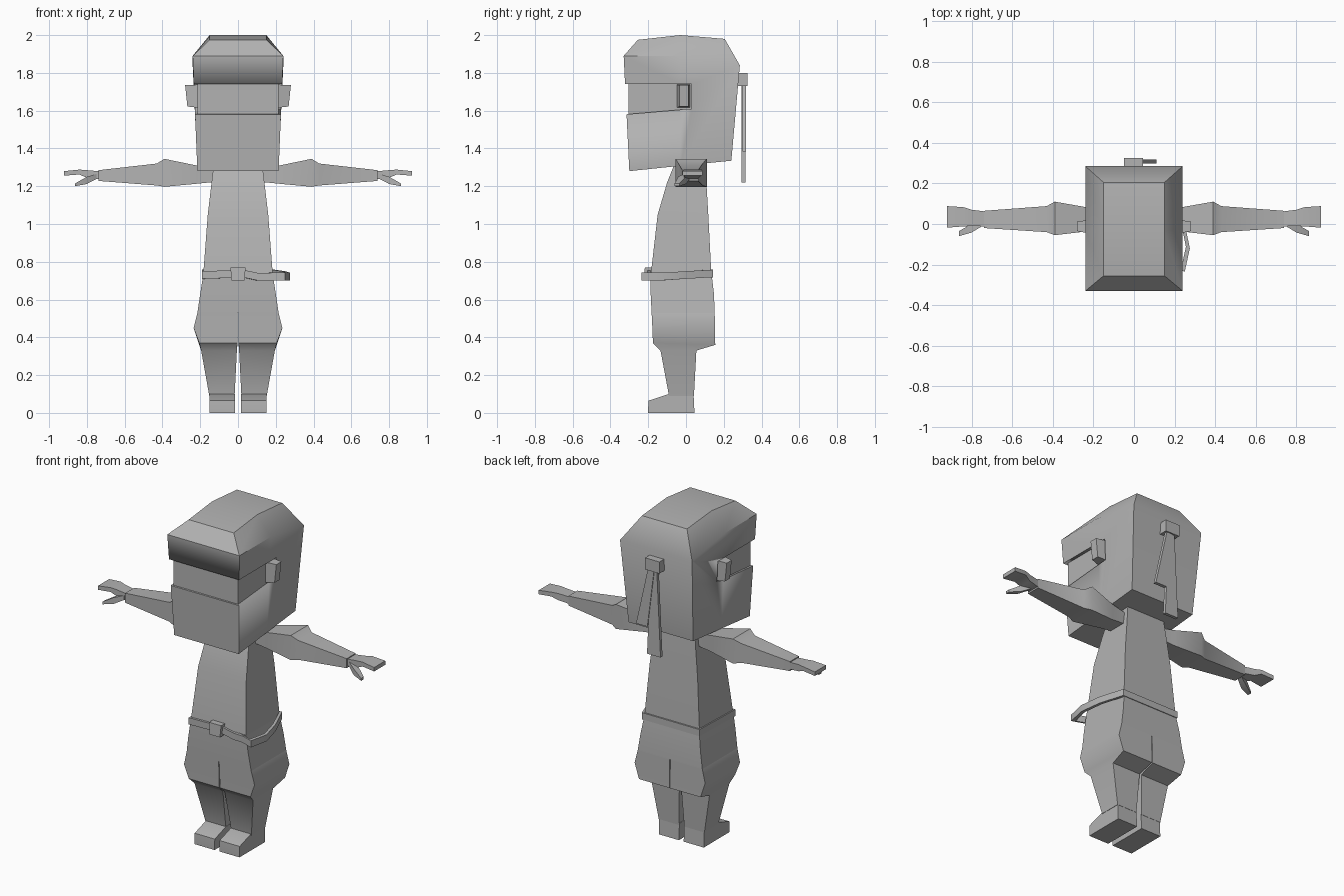
import bpy, bmesh, math
from mathutils import Vector

if "Cube" in bpy.data.objects:
    bpy.data.objects.remove(bpy.data.objects["Cube"])

grey = bpy.data.materials.new("plain_grey")
grey.diffuse_color = (0.45, 0.45, 0.45, 1)
grey.use_nodes = True
grey.node_tree.nodes["Principled BSDF"].inputs["Base Color"].default_value = grey.diffuse_color


def loft(name, rings, closed=False):
    """Skin a list of equal-length point rings; cap the ends unless closed."""
    bm = bmesh.new()
    vs = [[bm.verts.new(p) for p in r] for r in rings]
    n = len(vs[0])
    pairs = list(zip(vs, vs[1:])) + ([(vs[-1], vs[0])] if closed else [])
    for a, b in pairs:
        for i in range(n):
            j = (i + 1) % n
            bm.faces.new((a[i], a[j], b[j], b[i]))
    if not closed:
        for r in (vs[0], vs[-1]):
            for i in range(n // 2 - 1):
                bm.faces.new((r[i], r[i + 1], r[n - 2 - i], r[n - 1 - i]))
    bmesh.ops.recalc_face_normals(bm, faces=bm.faces)
    me = bpy.data.meshes.new(name)
    bm.to_mesh(me)
    bm.free()
    me.materials.append(grey)
    ob = bpy.data.objects.new(name, me)
    bpy.context.collection.objects.link(ob)
    bpy.ops.object.select_all(action='DESELECT')
    ob.select_set(True)
    bpy.context.view_layer.objects.active = ob
    bpy.ops.object.shade_smooth_by_angle(angle=math.radians(42))
    return ob


def level(x0, x1, y0, y1, z0, z1=None):
    """Rectangle lying flat; z0 at the front edge, z1 at the back edge."""
    z1 = z0 if z1 is None else z1
    return [(x0, y0, z0), (x0, y1, z1), (x1, y1, z1), (x1, y0, z0)]


def upright(x, y0, y1, z0, z1):
    """Rectangle facing along x."""
    return [(x, y0, z0), (x, y1, z0), (x, y1, z1), (x, y0, z1)]


def flip(rings, s):
    return [[(p[0] * s, p[1], p[2]) for p in r] for r in rings]


def head_ring(w, *yz):
    return [(w, y, z) for y, z in yz] + [(-w, y, z) for y, z in reversed(yz)]


# head with hood, and the eye slot cut round its front
head = loft("hooded_head", [
    head_ring(0.215, (-0.30, 1.28), (-0.03, 1.308), (0.24, 1.335)),
    head_ring(0.24, (-0.33, 1.89), (-0.03, 1.89), (0.285, 1.84)),
    head_ring(0.15, (-0.255, 1.975), (-0.03, 2.0), (0.205, 1.98))])
cutter = loft("slot_cutter", [
    [(x, -0.5, 1.565), (x, 0.03, 1.61), (x, 0.03, 1.74), (x, -0.5, 1.74)]
    for x in (-0.5, 0.5)])
cutter.hide_render = True
bpy.context.view_layer.objects.active = head
cut = head.modifiers.new("eye_slot", 'BOOLEAN')
cut.operation = 'DIFFERENCE'
cut.solver = 'EXACT'
cut.object = cutter
bpy.ops.object.modifier_apply(modifier="eye_slot")
bpy.data.objects.remove(cutter)
loft("face", [level(-0.215, 0.215, -0.305, 0.04, z) for z in (1.55, 1.76)])

# headband knot and its two hanging tails
loft("band_knot", [level(-0.05, 0.045, 0.272, 0.325, z) for z in (1.73, 1.80)])
loft("long_tail", [level(-0.05, 0.04, 0.295, 0.314, 1.22),
                   level(-0.025, 0.015, 0.295, 0.314, 1.74)])
loft("short_tail", [level(0.035, 0.11, 0.298, 0.318, 1.385),
                    level(-0.01, 0.03, 0.298, 0.318, 1.74)])

# torso and hips
loft("torso", [level(-w, w, f, b, z) for w, f, b, z in (
    (0.185, -0.188, 0.135, 0.72), (0.16, -0.15, 0.118, 1.05),
    (0.14, -0.10, 0.108, 1.22), (0.128, -0.06, 0.10, 1.32))])
loft("hips", [level(-w, w, f, b, z) for w, f, b, z in (
    (0.215, -0.182, 0.152, 0.53), (0.2, -0.187, 0.148, 0.63),
    (0.183, -0.188, 0.135, 0.74))])

# belt: closed strap, sagging loosely away from the right hip
path = [(-0.19, -0.198, 0.73), (0.03, -0.203, 0.737), (0.11, -0.203, 0.72),
        (0.18, -0.21, 0.722), (0.25, -0.235, 0.722), (0.275, -0.12, 0.722),
        (0.25, 0.0, 0.73), (0.195, 0.142, 0.738), (-0.19, 0.142, 0.738)]
strap = []
for p in map(Vector, path):
    q = Vector((p.x * 0.93, p.y * 0.93, p.z))
    h = Vector((0, 0, 0.02))
    strap.append([p - h, p + h, q + h, q - h])
loft("belt", strap, closed=True)
loft("buckle", [level(-0.035, 0.035, -0.222, -0.18, 0.70),
                level(-0.04, 0.04, -0.218, -0.18, 0.77)])

for s, side in ((1, "right"), (-1, "left")):
    # baggy trouser leg gathered below the knee
    loft(side + "_leg", flip([level(*r) for r in (
        (0.018, 0.152, -0.09, 0.042, 0.09),
        (0.006, 0.195, -0.135, 0.055, 0.33),
        (0.003, 0.205, -0.175, 0.155, 0.37, 0.36),
        (0.002, 0.235, -0.178, 0.153, 0.45),
        (0.002, 0.215, -0.182, 0.152, 0.53))], s))
    # wedge shoe
    shoe = ((-0.2, 0), (0.045, 0), (0.04, 0.1), (-0.09, 0.1), (-0.198, 0.065))
    shoe = shoe[:3] + (shoe[3], shoe[4], (-0.2, 0.03))
    loft(side + "_shoe", flip([[(x, y, z) for y, z in shoe]
                               for x in (0.016, 0.15)], s))
    # sleeve flaring at the elbow
    loft(side + "_sleeve", flip([upright(*r) for r in (
        (0.10, -0.03, 0.075, 1.225, 1.285),
        (0.22, -0.035, 0.08, 1.213, 1.31),
        (0.39, -0.055, 0.11, 1.197, 1.345),
        (0.43, -0.04, 0.088, 1.204, 1.32),
        (0.738, -0.02, 0.065, 1.228, 1.285))], s))
    # mitten hand and thumb
    loft(side + "_hand", flip([upright(*r) for r in (
        (0.72, -0.012, 0.06, 1.235, 1.278),
        (0.80, -0.01, 0.07, 1.245, 1.285),
        (0.84, -0.012, 0.083, 1.262, 1.288),
        (0.92, -0.018, 0.088, 1.256, 1.28))], s))
    loft(side + "_thumb", flip([upright(*r) for r in (
        (0.75, -0.012, 0.02, 1.238, 1.265),
        (0.80, -0.042, 0.0, 1.212, 1.25),
        (0.862, -0.06, -0.035, 1.2, 1.215))], s))
    # tilted tab at the side of the eye slot
    loft(side + "_temple_tab", flip([
        [(0.205, -0.05, 1.615), (0.205, 0.022, 1.615),
         (0.205, 0.022, 1.738), (0.205, -0.05, 1.738)],
        [(0.268, -0.035, 1.622), (0.268, 0.012, 1.622),
         (0.28, 0.012, 1.735), (0.28, -0.035, 1.735)]], s))
